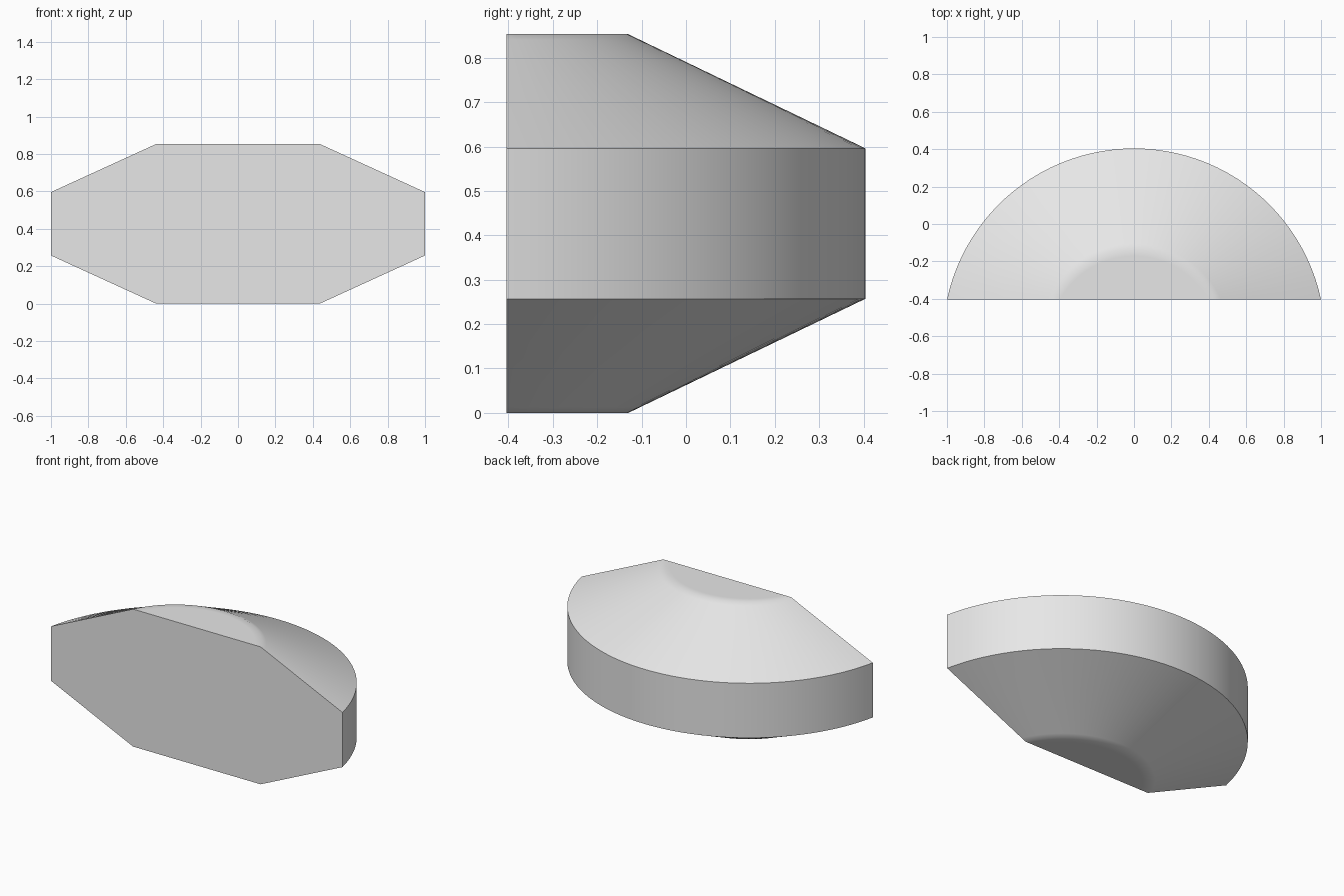
import bpy
import bmesh
import math

cube = bpy.data.objects.get("Cube")
if cube:
    bpy.data.objects.remove(cube, do_unlink=True)

FRONT = -0.404
HEIGHT = 0.853
SEGMENTS = 48


def arc(half_width, depth, z):
    """Points of a circular arc bulging backwards from the flat front."""
    radius = (half_width ** 2 + depth ** 2) / (2 * depth)
    sweep = math.atan2(half_width, radius - depth)
    centre = FRONT + depth - radius
    angles = [sweep * (2 * i / SEGMENTS - 1) for i in range(SEGMENTS + 1)]
    return [(radius * math.sin(a), centre + radius * math.cos(a), z) for a in angles]


def blend(a, b, t):
    return tuple(p + (q - p) * t for p, q in zip(a, b))


# Upper half profile: wall edge, slope, soft rim of the flat cap
wall = (1.0, 0.808, 0.596)
rim = (0.438, 0.274, HEIGHT)
inner = (0.395, 0.232, HEIGHT)
upper = [wall, blend(wall, rim, 0.95), rim, inner]
lower = [(w, d, HEIGHT - z) for w, d, z in reversed(upper)]

# Solid body lofted through the arcs
bm = bmesh.new()
rings = [[bm.verts.new(p) for p in arc(*station)] for station in lower + upper]
for a, b in zip(rings, rings[1:]):
    for i in range(SEGMENTS):
        bm.faces.new((a[i], a[i + 1], b[i + 1], b[i]))

# Flat bottom, top and front
bm.faces.new(rings[0])
bm.faces.new(rings[-1])
bm.faces.new([r[0] for r in rings] + [r[-1] for r in reversed(rings)])
bmesh.ops.recalc_face_normals(bm, faces=bm.faces)

mesh = bpy.data.meshes.new("half_round_body")
bm.to_mesh(mesh)
bm.free()
body = bpy.data.objects.new("half_round_body", mesh)
bpy.context.collection.objects.link(body)

# Plain grey finish
grey = bpy.data.materials.new("light_grey")
grey.use_nodes = True
colour = (0.8, 0.8, 0.8, 1.0)
grey.diffuse_color = colour
grey.node_tree.nodes["Principled BSDF"].inputs["Base Color"].default_value = colour
mesh.materials.append(grey)

# Smooth curved walls, crisp outer edges
bpy.ops.object.select_all(action="DESELECT")
body.select_set(True)
bpy.context.view_layer.objects.active = body
bpy.ops.object.shade_smooth_by_angle(angle=math.radians(30))
